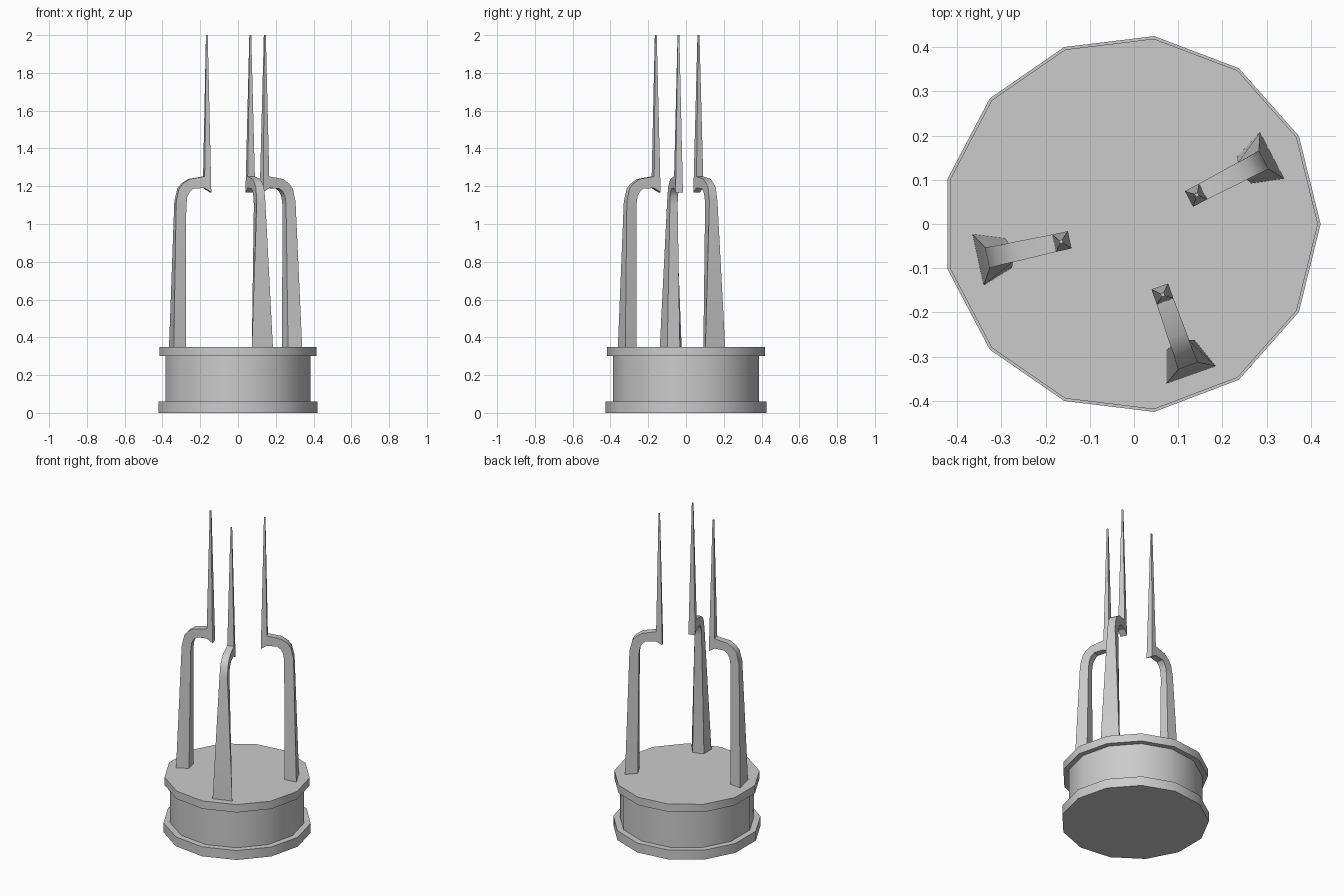
import bpy, bmesh
from math import radians, pi
from mathutils import Matrix, Vector

if "Cube" in bpy.data.objects:
    bpy.data.objects.remove(bpy.data.objects["Cube"])

SIDES = 13
CX = -0.006  # odd-sided polygon: shift so its bounds are centred


def finish(obj):
    bpy.ops.object.select_all(action='DESELECT')
    obj.select_set(True)
    bpy.context.view_layer.objects.active = obj
    bpy.ops.object.shade_smooth_by_angle(angle=radians(30))


def drum(name, r, z0, z1):
    bpy.ops.mesh.primitive_cylinder_add(vertices=SIDES, radius=r, depth=z1 - z0,
                                        location=(CX, 0, (z0 + z1) / 2),
                                        rotation=(0, 0, -pi / 2))
    bpy.context.object.name = name
    finish(bpy.context.object)


# Base: lower rim, body, upper rim
drum("lower_rim", 0.428, 0.0, 0.06)
drum("base_body", 0.39, 0.06, 0.30)
drum("upper_rim", 0.422, 0.30, 0.35)

# Prong sections: outer (u, z, half width), inner (u, z, half width)
SECTIONS = [
    ((0.192, 0.35, 0.059), (0.121, 0.35, 0.034)),    # foot
    ((0.171, 1.12, 0.024), (0.116, 1.10, 0.021)),    # leg top
    ((0.155, 1.188, 0.023), (0.110, 1.145, 0.021)),  # bend
    ((0.135, 1.213, 0.022), (0.096, 1.172, 0.021)),
    ((0.098, 1.238, 0.022), (0.076, 1.188, 0.021)),
    ((0.016, 1.252, 0.020), (0.016, 1.190, 0.020)),  # arm end
    ((0.016, 1.252, 0.020), (-0.020, 1.168, 0.020)), # spike root
    ((0.004, 2.0, 0.004), (-0.004, 2.0, 0.004)),     # spike tip
]


def prong(name, x, y, angle):
    bm = bmesh.new()
    rings = []
    for (uo, zo, wo), (ui, zi, wi) in SECTIONS:
        pts = [(uo, -wo, zo), (uo, wo, zo), (ui, wi, zi), (ui, -wi, zi)]
        rings.append([bm.verts.new(Vector(p)) for p in pts])
    for a, b in zip(rings, rings[1:]):
        for i in range(4):
            j = (i + 1) % 4
            bm.faces.new((a[i], a[j], b[j], b[i]))
    bm.faces.new(rings[0])
    bm.faces.new(rings[-1])
    bmesh.ops.remove_doubles(bm, verts=bm.verts[:], dist=0.0001)
    bmesh.ops.recalc_face_normals(bm, faces=bm.faces[:])
    bm.transform(Matrix.Translation((x, y, 0)) @ Matrix.Rotation(radians(angle), 4, 'Z'))
    mesh = bpy.data.meshes.new(name)
    bm.to_mesh(mesh)
    bm.free()
    obj = bpy.data.objects.new(name, mesh)
    bpy.context.collection.objects.link(obj)
    finish(obj)


# Three prongs placed by spike axis and outward direction
prong("right_prong", 0.142, 0.066, 27.6)
prong("front_prong", 0.065, -0.16, -70.5)
prong("left_prong", -0.165, -0.04, 192.3)
